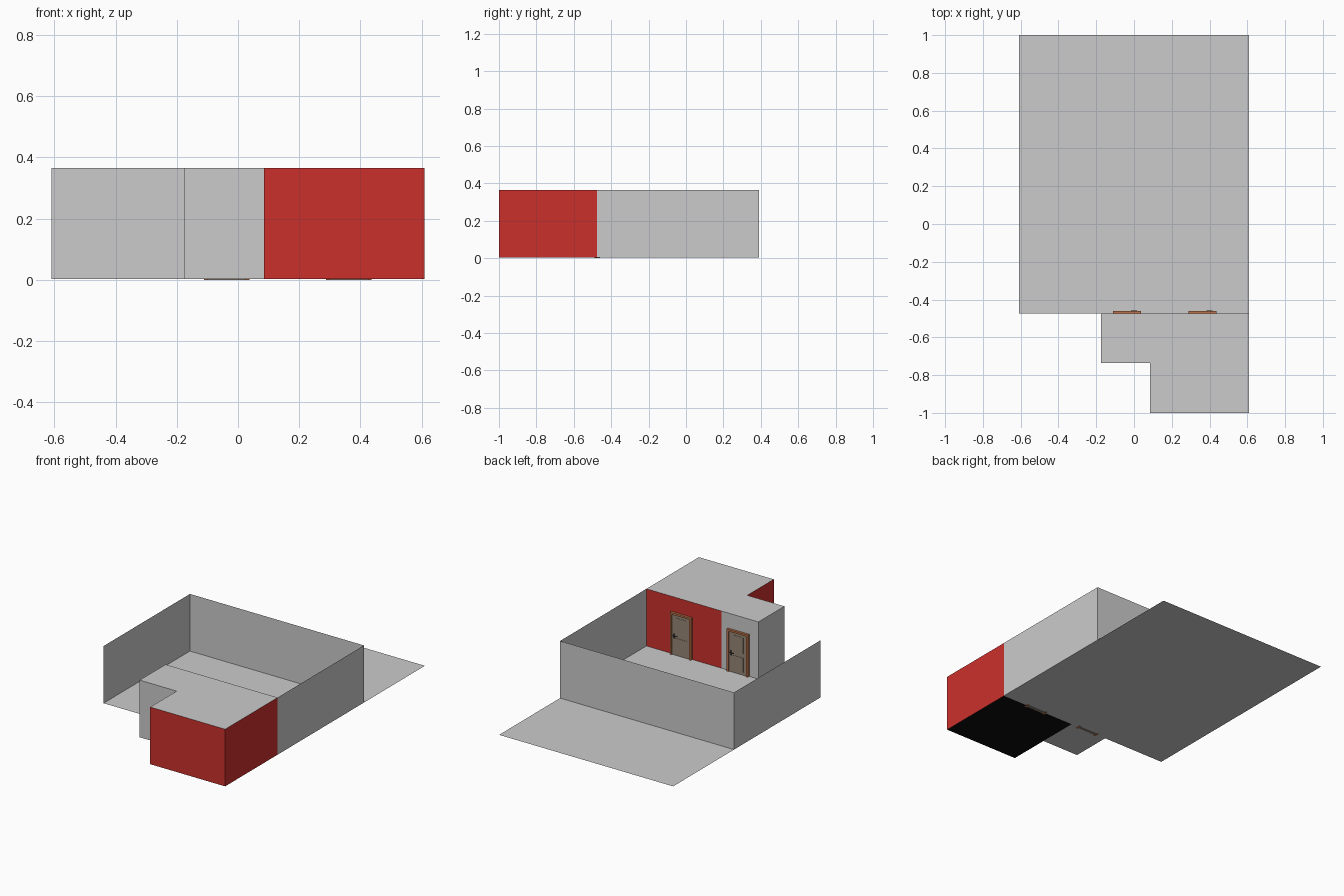
import bpy, bmesh

if "Cube" in bpy.data.objects:
    bpy.data.objects.remove(bpy.data.objects["Cube"])

Z0, Z1 = 0.003, 0.365      # floor and wall-top heights
X, Y_IN, Y_BACK = 0.61, -0.475, 0.39


def material(name, rgb):
    m = bpy.data.materials.new(name)
    m.diffuse_color = (*rgb, 1)
    m.use_nodes = True
    m.node_tree.nodes["Principled BSDF"].inputs["Base Color"].default_value = m.diffuse_color
    return m


RED = material("red_paint", (0.60, 0.03, 0.025))
BLACK = material("black_floor", (0.004, 0.004, 0.004))
WOOD = material("frame_wood", (0.50, 0.17, 0.07))
LEAF = material("door_leaf", (0.30, 0.24, 0.18))
METAL = material("dark_metal", (0.06, 0.05, 0.045))


def finish(name, bm, mat=None):
    me = bpy.data.meshes.new(name)
    bm.to_mesh(me)
    bm.free()
    ob = bpy.data.objects.new(name, me)
    bpy.context.collection.objects.link(ob)
    if mat:
        me.materials.append(mat)
    return ob


def sheet(name, corners, mat=None):
    bm = bmesh.new()
    bm.faces.new([bm.verts.new(c) for c in corners])
    return finish(name, bm, mat)


def flat(name, x0, x1, y0, y1, z, mat=None):
    return sheet(name, [(x0, y0, z), (x1, y0, z), (x1, y1, z), (x0, y1, z)], mat)


def wall(name, a, b, mat=None):
    return sheet(name, [(*a, Z0), (*b, Z0), (*b, Z1), (*a, Z1)], mat)


def box(bm, x0, x1, y0, y1, z0, z1):
    vs = bmesh.ops.create_cube(bm, size=1)["verts"]
    for v in vs:
        v.co = (x1 if v.co.x > 0 else x0, y1 if v.co.y > 0 else y0,
                z1 if v.co.z > 0 else z0)


# Main floor and the three thin walls of the hall
flat("hall_floor", -X, X, Y_IN, 1.0, Z0)
wall("hall_right_wall", (X, Y_IN), (X, Y_BACK))
wall("hall_back_wall", (X, Y_BACK), (-X, Y_BACK))
wall("hall_left_wall", (-X, Y_BACK), (-X, Y_IN))


# Closed rooms with painted walls and grey roofs
def room(name, x0, x1, y0, mat, floor_mat):
    pts = [(x0, y0), (x1, y0), (x1, Y_IN), (x0, Y_IN)]
    for i, side in enumerate(("front", "right", "back", "left")):
        wall(f"{name}_{side}_wall", pts[i], pts[(i + 1) % 4], mat)
    flat(name + "_roof", x0, x1, y0, Y_IN, Z1)
    flat(name + "_floor", x0, x1, y0, Y_IN, Z0, floor_mat)


room("small_room", -0.175, 0.085, -0.735, None, None)
room("large_room", 0.085, X, -1.0, RED, BLACK)


# Doors: casing, panelled leaf, lever handles on both faces
def door(name, cx):
    w, h, t = 0.074, 0.27, 0.012
    bm = bmesh.new()
    for s in (-1, 1):
        a, b = sorted((cx + s * w, cx + s * (w - t)))
        box(bm, a, b, Y_IN - 0.015, Y_IN + 0.015, 0, h)
    box(bm, cx - w + t, cx + w - t, Y_IN - 0.015, Y_IN + 0.015, h - t, h)
    finish(name + "_frame", bm, WOOD)

    bm = bmesh.new()
    box(bm, cx - w + t, cx + w - t, Y_IN - 0.008, Y_IN + 0.008, 0, h - t)
    for z0, z1 in ((0.02, 0.112), (0.138, 0.24)):
        box(bm, cx - 0.038, cx + 0.038, Y_IN - 0.0095, Y_IN + 0.0095, z0, z1)
    finish(name + "_leaf", bm, LEAF)

    bm = bmesh.new()
    for s in (-1, 1):
        def part(x0, x1, d0, d1, z0, z1):
            a, b = sorted((Y_IN + s * d0, Y_IN + s * d1))
            box(bm, cx + x0, cx + x1, a, b, z0, z1)
        part(0.046, 0.055, 0.008, 0.010, 0.108, 0.138)
        part(0.049, 0.053, 0.010, 0.017, 0.124, 0.128)
        part(0.022, 0.053, 0.014, 0.017, 0.124, 0.128)
    finish(name + "_handles", bm, METAL)


door("small_room_door", -0.037)
door("large_room_door", 0.362)
